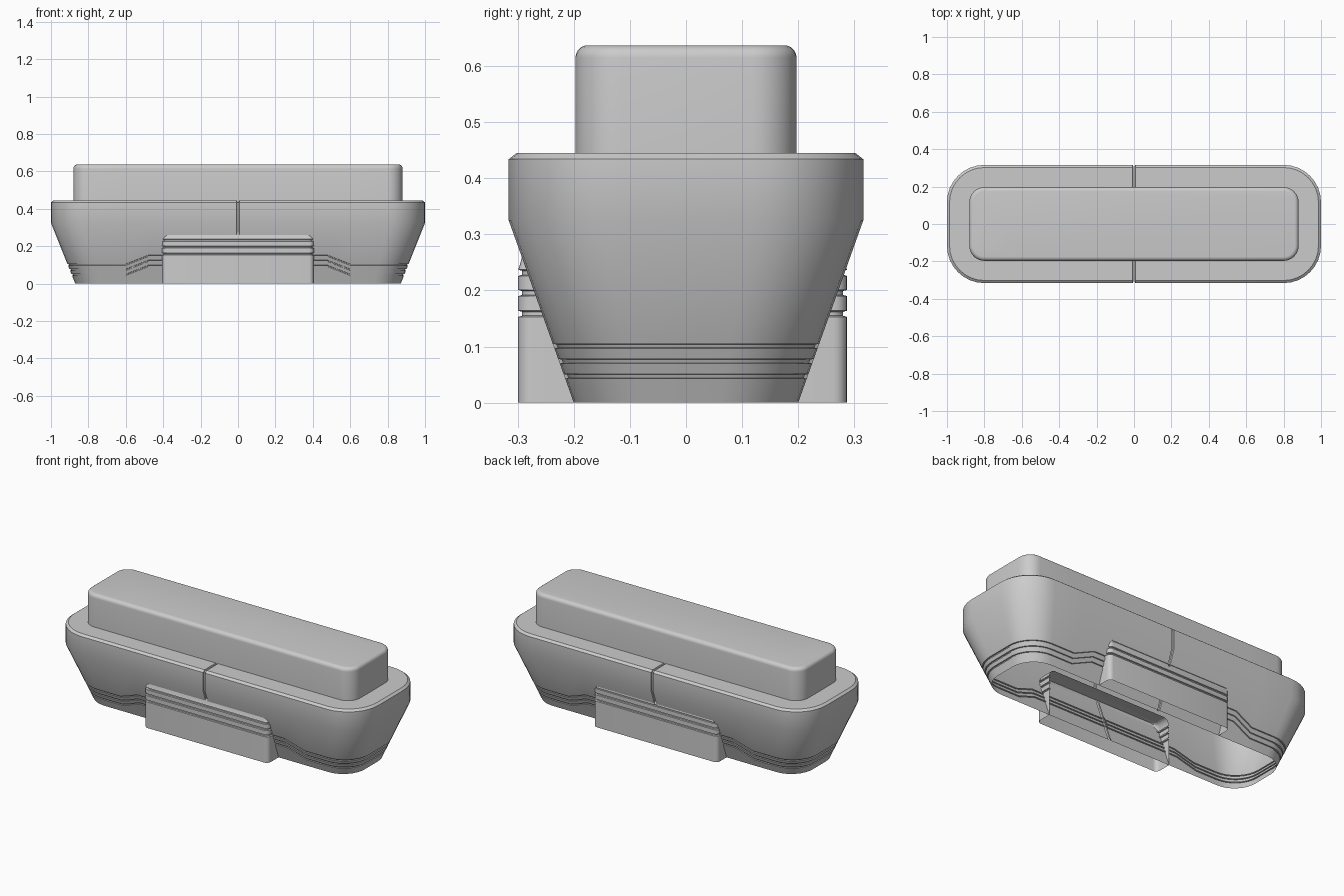
import bpy, bmesh
from math import sin, cos, pi, radians

if "Cube" in bpy.data.objects:
    bpy.data.objects.remove(bpy.data.objects["Cube"])

SEAM = [0.007, 0.005]
XS = [-0.6, -0.48] + [-x for x in SEAM] + SEAM[::-1] + [0.48, 0.6]


def arc(cx, cy, r, start, n=8):
    return [(cx + r * cos(start + pi / 2 * i / n), cy + r * sin(start + pi / 2 * i / n))
            for i in range(n + 1)]


def outline(hx, hy, r):
    """Counter-clockwise rounded rectangle with extra points on the long sides."""
    cx, cy = hx - r, hy - r
    return ([(x, -hy) for x in XS] + arc(cx, -cy, r, -pi / 2) + arc(cx, cy, r, 0)
            + [(x, hy) for x in XS[::-1]] + arc(-cx, cy, r, pi / 2) + arc(-cx, -cy, r, pi))


def loft(name, rings, closed=True, cap=False, angle=28):
    bm = bmesh.new()
    rows = [[bm.verts.new(p) for p in ring] for ring in rings]
    n = len(rows[0])
    for a, b in zip(rows, rows[1:]):
        for i in range(n if closed else n - 1):
            j = (i + 1) % n
            bm.faces.new((a[i], a[j], b[j], b[i]))
    if cap:
        bm.faces.new(rows[-1])
    mesh = bpy.data.meshes.new(name)
    bm.to_mesh(mesh)
    bm.free()
    ob = bpy.data.objects.new(name, mesh)
    bpy.context.collection.objects.link(ob)
    bpy.ops.object.select_all(action='DESELECT')
    ob.select_set(True)
    bpy.context.view_layer.objects.active = ob
    bpy.ops.object.shade_smooth_by_angle(angle=radians(angle))
    return ob


def wall(z):
    """Half sizes and corner radius of the flared body at height z."""
    t = min(z / 0.325, 1)
    return 0.87 + 0.13 * t, 0.2 + 0.116 * t, 0.14 + 0.06 * t


def body_ring(z0, inset=0, rise=0):
    ring = []
    base = outline(*wall(z0))
    for i in range(len(base)):
        ax = abs(base[i][0])
        # groove lines step upward towards the middle of the long sides
        z = z0 + rise * max(0, min(1, (0.6 - ax) / 0.12))
        hx, hy, r = wall(z)
        x, y = outline(hx - inset, hy - inset, r - inset)[i]
        if ax < 0.006:                       # centre seam
            y -= 0.008 if y > 0 else -0.008
        ring.append((x, y, z))
    return ring


# flared body shell, open underneath
rings = [body_ring(0)]
for z in (0.043, 0.070, 0.097):
    for dz, inset in ((0, 0), (0.001, 0.006), (0.007, 0.006), (0.008, 0)):
        rings.append(body_ring(z + dz, inset, 0.047))
rings += [body_ring(0.325), body_ring(0.434), body_ring(0.445, 0.014)]
for k in (1, 2):
    if k == 2:
        rings.append([(x, y, 0.437 if abs(x) < 0.006 else 0.445)
                      for x, y in outline(0.87, 0.19, 0.07)])
    else:
        rings[-1] = [(x, y, 0.437 if abs(x) < 0.006 else z) for x, y, z in rings[-1]]
loft("body_shell", rings)

# raised upper block with rounded top edge
rings = [[(x, y, 0.44) for x, y in outline(0.88, 0.197, 0.08)]]
for i in range(7):
    a = pi / 2 * i / 6
    d = 0.022 * (1 - cos(a))
    rings.append([(x, y, 0.615 + 0.022 * sin(a))
                  for x, y in outline(0.88 - d, 0.197 - d, 0.08 - d)])
loft("upper_block", rings, cap=True, angle=40)


# grooved side panels, open towards the inside and underneath
def panel(name, depth, sign):
    rows = [(0, 0)]
    for z in (0.153, 0.19, 0.226):
        rows += [(z, 0), (z + 0.002, 0.007), (z + 0.009, 0.007), (z + 0.011, 0)]
    rows += [(0.25, 0.004), (0.262, 0.010), (0.271, 0.020), (0.275, 0.034)]
    rings = []
    for z, d in rows:
        hx, yf, r = 0.405 - d, -depth + min(d, 0.007), 0.025
        pts = ([(-hx, -0.2)] + arc(-hx + r, yf + r, r, pi, 5)
               + arc(hx - r, yf + r, r, -pi / 2, 5) + [(hx, -0.2)])
        rings.append([(sign * x, sign * y, z) for x, y in pts])
    loft(name, rings, closed=False, cap=True)


panel("front_panel", 0.299, 1)
panel("back_panel", 0.287, -1)
